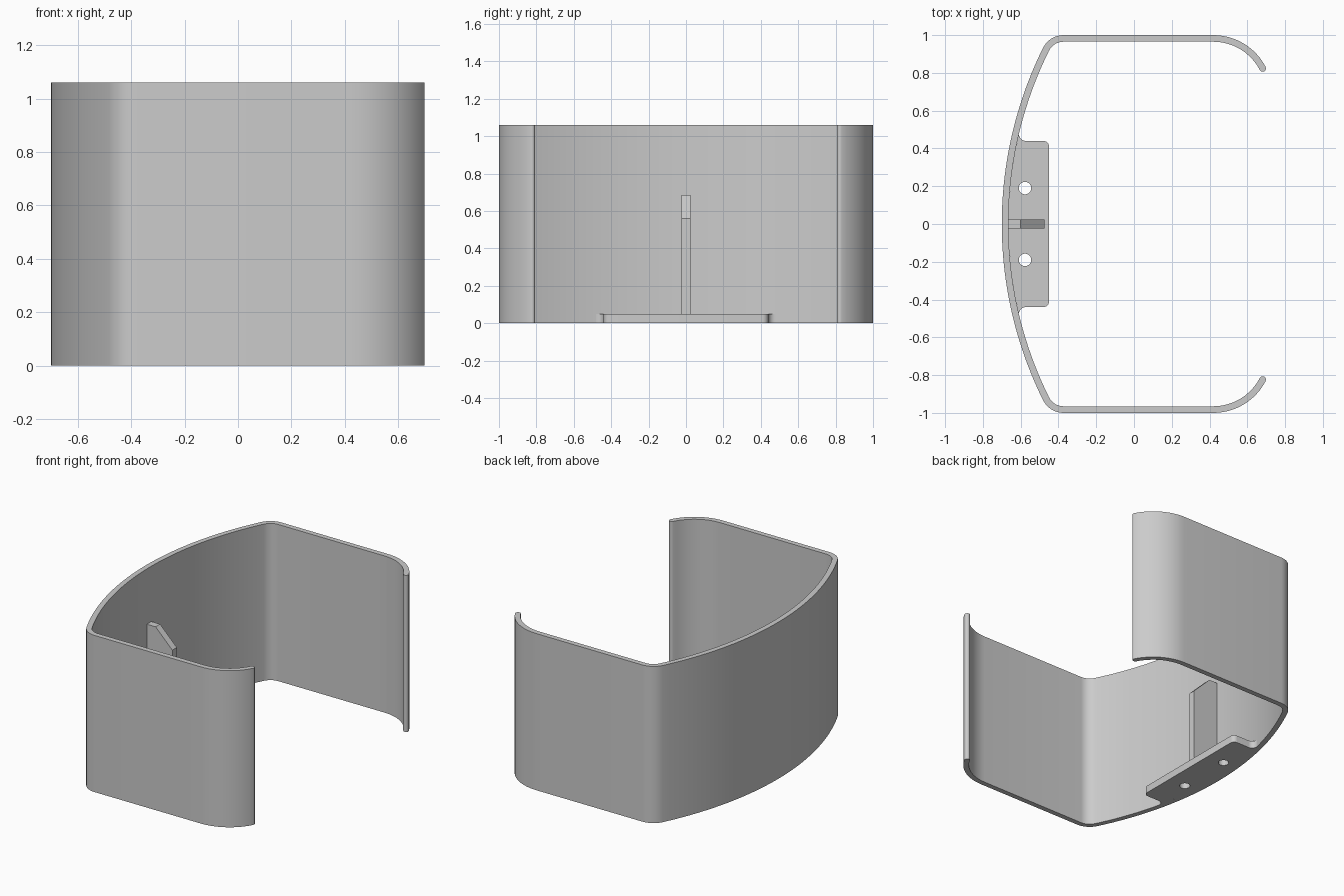
import bpy, bmesh
from math import atan2, cos, degrees, pi, radians, sin, sqrt
from mathutils import Vector

if "Cube" in bpy.data.objects:
    bpy.data.objects.remove(bpy.data.objects["Cube"])

grey = bpy.data.materials.new("plain grey")
grey.use_nodes = True
colour = (0.6, 0.6, 0.6, 1)
grey.diffuse_color = colour
grey.node_tree.nodes["Principled BSDF"].inputs["Base Color"].default_value = colour


def arc(cx, cy, r, start, end, steps):
    """Points along an arc, angles in degrees."""
    angles = [radians(start + (end - start) * i / steps) for i in range(steps + 1)]
    return [(cx + r * cos(a), cy + r * sin(a)) for a in angles]


def mirrored(half):
    """Close a half outline by reflecting it in y."""
    return half + [(x, -y) for x, y in reversed(half) if abs(y) > 1e-6]


def prism(name, points, direction):
    """Extrude a closed outline of 3D points."""
    bm = bmesh.new()
    face = bm.faces.new([bm.verts.new(p) for p in points])
    out = bmesh.ops.extrude_face_region(bm, geom=[face])
    moved = [v for v in out["geom"] if isinstance(v, bmesh.types.BMVert)]
    bmesh.ops.translate(bm, vec=Vector(direction), verts=moved)
    bmesh.ops.remove_doubles(bm, verts=bm.verts, dist=1e-5)
    bmesh.ops.recalc_face_normals(bm, faces=bm.faces)
    mesh = bpy.data.meshes.new(name)
    bm.to_mesh(mesh)
    bm.free()
    mesh.materials.append(grey)
    obj = bpy.data.objects.new(name, mesh)
    bpy.context.collection.objects.link(obj)
    return obj


def smooth(obj):
    bpy.ops.object.select_all(action='DESELECT')
    obj.select_set(True)
    bpy.context.view_layer.objects.active = obj
    bpy.ops.object.shade_smooth_by_angle(angle=radians(30))


def flat(points, z=0):
    return [(x, y, z) for x, y in points]


height, wall = 1.06, 0.035
bow_r, corner_r, lip_r = 2.1, 0.12, 0.312
bow_x = bow_r - 0.7

# Wall: bowed back, rounded corners, straight sides and curled lips
corner_y = 1 - corner_r
corner_x = bow_x - sqrt((bow_r - corner_r) ** 2 - corner_y ** 2)
join = degrees(atan2(corner_y, corner_x - bow_x))
lip_x, lip_y, lip_end = 0.42, 1 - lip_r, 27.5
mid = lip_r - wall / 2
tip = (lip_x + mid * cos(radians(lip_end)), lip_y + mid * sin(radians(lip_end)))
half = arc(bow_x, 0, bow_r, 180, join, 20)
half += arc(corner_x, corner_y, corner_r, join, 90, 8)[1:]
half += arc(lip_x, lip_y, lip_r, 90, lip_end, 12)
half += arc(*tip, wall / 2, lip_end, lip_end - 180, 8)[1:-1]
half += arc(lip_x, lip_y, lip_r - wall, lip_end, 90, 12)
half += arc(corner_x, corner_y, corner_r - wall, 90, join, 8)
half += arc(bow_x, 0, bow_r - wall, join, 180, 20)[1:]
smooth(prism("curved_wall", flat(mirrored(half)), (0, 0, height)))

# Mounting plate: follows the wall, with flared roots and rounded corners
inner_r, root_r, plate_y, plate_x, round_r = bow_r - wall, 0.035, 0.44, -0.45, 0.03
root_y = plate_y + root_r
root_x = bow_x - sqrt((inner_r - root_r) ** 2 - root_y ** 2)
root = degrees(atan2(root_y, root_x - bow_x))
half = arc(bow_x, 0, inner_r, 180, root, 10)
half += arc(root_x, root_y, root_r, root, 270, 8)[1:]
half += arc(plate_x - round_r, plate_y - round_r, round_r, 90, 0, 6)
plate = prism("mounting_plate", flat(mirrored(half)), (0, 0, 0.05))

# Screw holes through the plate
for side in (-1, 1):
    hole = arc(-0.577, 0.19 * side, 0.033, 0, 360, 32)[:-1]
    cutter = prism("hole_cutter", flat(hole, -0.1), (0, 0, 0.3))
    cutter.hide_render = True
    cut = plate.modifiers.new("screw_hole", 'BOOLEAN')
    cut.operation, cut.solver, cut.object = 'DIFFERENCE', 'EXACT', cutter
    bpy.context.view_layer.objects.active = plate
    bpy.ops.object.modifier_apply(modifier=cut.name)
    bpy.data.objects.remove(cutter)
smooth(plate)

# Upright rib with a sloping top
rib = [(-0.668, 0.045), (-0.475, 0.045), (-0.475, 0.56), (-0.6, 0.685), (-0.668, 0.685)]
prism("support_rib", [(x, -0.024, z) for x, z in rib], (0, 0.048, 0))
